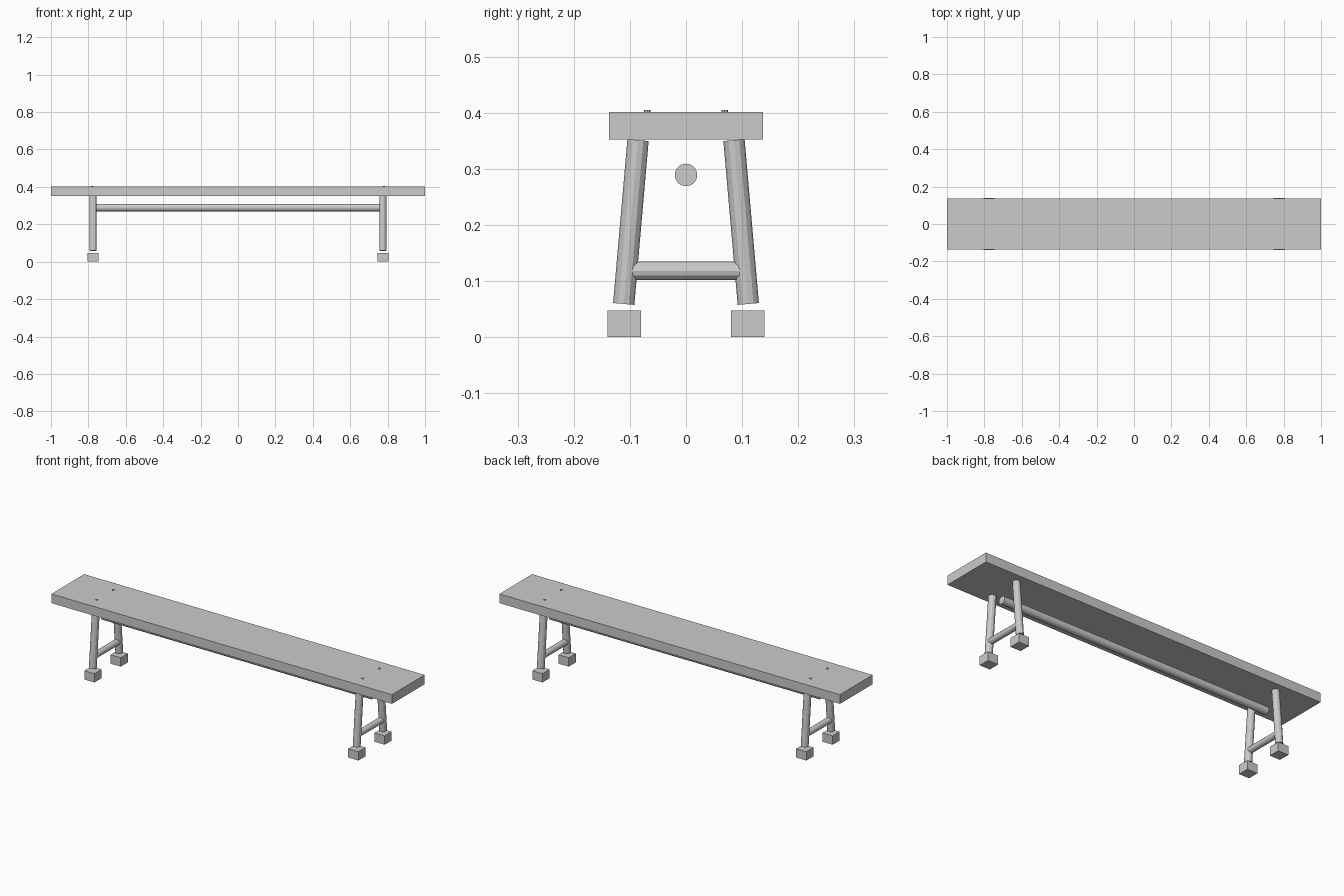
import bpy
from mathutils import Vector

if "Cube" in bpy.data.objects:
    bpy.data.objects.remove(bpy.data.objects["Cube"])


def box(name, center, size):
    bpy.ops.mesh.primitive_cube_add(size=1, location=center)
    ob = bpy.context.object
    ob.name = name
    ob.scale = size
    bpy.ops.object.transform_apply(location=False, rotation=False, scale=True)
    return ob


def rod(name, start, end, radius, sides):
    a, b = Vector(start), Vector(end)
    bpy.ops.mesh.primitive_cylinder_add(vertices=sides, radius=radius,
                                        depth=(b - a).length, location=(a + b) / 2)
    ob = bpy.context.object
    ob.name = name
    ob.rotation_euler = (b - a).to_track_quat('Z', 'Y').to_euler()
    return ob


LEG_X = 0.775

# Plank seat
box("seat", (0, 0, 0.3765), (2.0, 0.274, 0.049))

# Long rail under the seat
long_rail = rod("long_rail", (-0.79, 0, 0.289), (0.79, 0, 0.289), 0.02, 32)
bpy.ops.object.shade_smooth_by_angle()

for sx, end in ((-1, "left"), (1, "right")):
    x = sx * LEG_X
    # Cross rail joining the two legs
    rod(f"{end}_cross_rail", (x, -0.105, 0.118), (x, 0.105, 0.118), 0.0165, 12)
    for sy, side in ((-1, "front"), (1, "back")):
        # Splayed leg, block foot and peg showing through the seat
        rod(f"{end}_{side}_leg", (x, sy * 0.111, 0.059), (x, sy * 0.0855, 0.351), 0.019, 12)
        box(f"{end}_{side}_foot", (x, sy * 0.11, 0.0235), (0.06, 0.059, 0.047))
        rod(f"{end}_{side}_peg", (sx * 0.781, sy * 0.069, 0.38),
            (sx * 0.781, sy * 0.069, 0.4045), 0.0055, 8)
